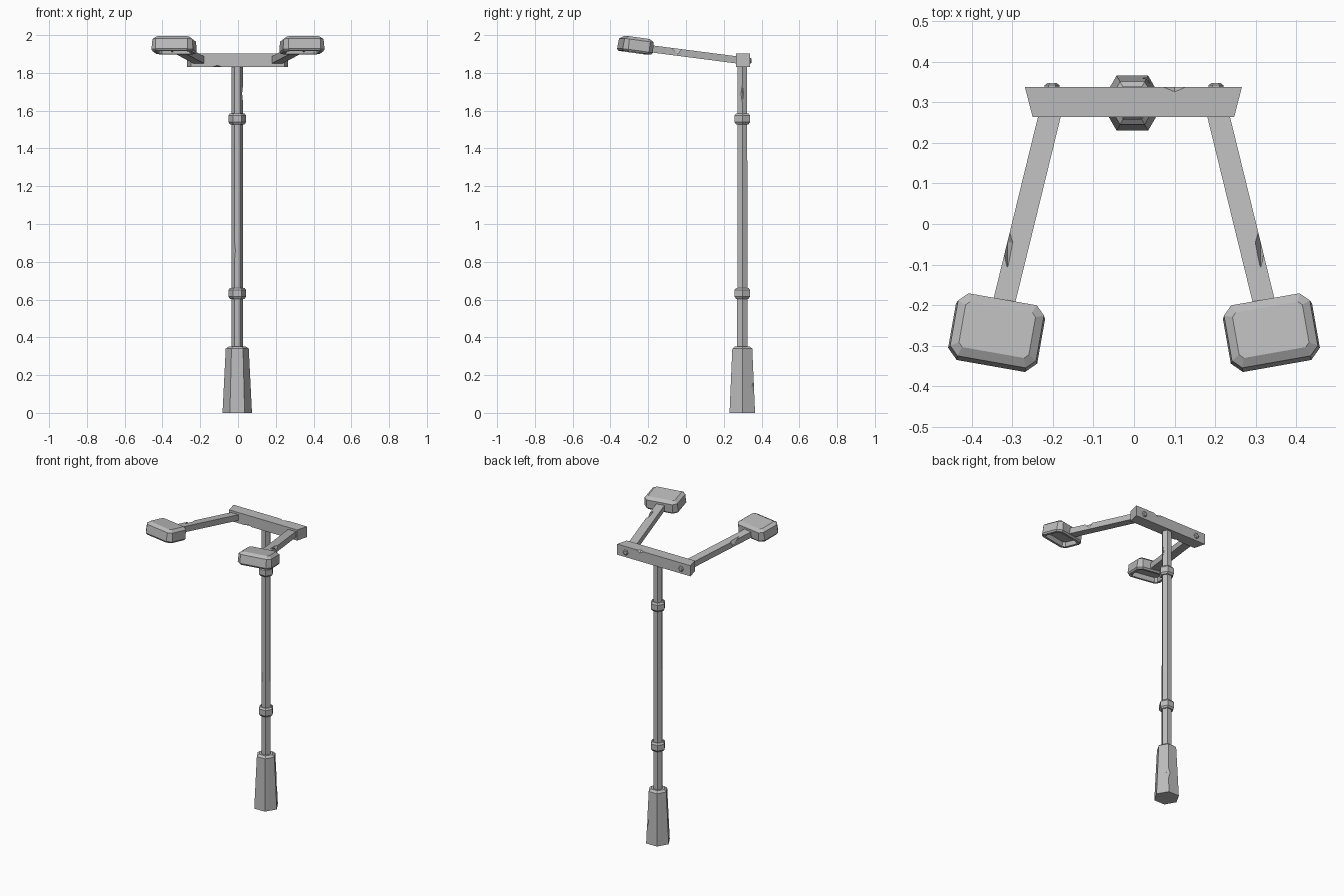
import bpy, bmesh
from math import cos, sin, pi, radians
from mathutils import Matrix, Vector

if "Cube" in bpy.data.objects:
    bpy.data.objects.remove(bpy.data.objects["Cube"], do_unlink=True)

metal = bpy.data.materials.new("grey_metal")
metal.use_nodes = True
GREY = (0.5, 0.5, 0.5, 1)
metal.diffuse_color = GREY
metal.node_tree.nodes["Principled BSDF"].inputs["Base Color"].default_value = GREY

POLE = Vector((-0.004, 0.298, 0))


def loft(name, rings, matrix=Matrix()):
    """Skin a stack of equal-length rings, closing both ends."""
    bm = bmesh.new()
    loops = [[bm.verts.new(matrix @ Vector(p)) for p in ring] for ring in rings]
    for a, b in zip(loops, loops[1:]):
        for i in range(len(a)):
            j = (i + 1) % len(a)
            bm.faces.new((a[i], a[j], b[j], b[i]))
    bm.faces.new(loops[0])
    bm.faces.new(loops[-1])
    bmesh.ops.recalc_face_normals(bm, faces=bm.faces)
    mesh = bpy.data.meshes.new(name)
    bm.to_mesh(mesh)
    bm.free()
    mesh.materials.append(metal)
    obj = bpy.data.objects.new(name, mesh)
    bpy.context.collection.objects.link(obj)
    return obj


def hexagon(r, z):
    return [(r * cos(i * pi / 3), r * sin(i * pi / 3), z) for i in range(6)]


def hex_column(name, profile, matrix=Matrix.Translation(POLE)):
    return loft(name, [hexagon(r, z) for r, z in profile], matrix)


def cut_rect(w, d, cut, z):
    """Rectangle with cut corners."""
    x, y = w / 2, d / 2
    return [(x, y - cut, z), (x - cut, y, z), (cut - x, y, z), (-x, y - cut, z),
            (-x, cut - y, z), (cut - x, -y, z), (x - cut, -y, z), (x, cut - y, z)]


def chip(obj, centre, size):
    """Knock a faceted dent out of an edge with an octahedron."""
    sx, sy, sz = size
    cutter = loft("chip_cutter", [
        [(0.001 * x, 0.001 * y, -sz) for x, y in ((1, 0), (0, 1), (-1, 0), (0, -1))],
        [(sx, 0, 0), (0, sy, 0), (-sx, 0, 0), (0, -sy, 0)],
        [(0.001 * x, 0.001 * y, sz) for x, y in ((1, 0), (0, 1), (-1, 0), (0, -1))],
    ], Matrix.Translation(centre))
    cutter.hide_render = True
    mod = obj.modifiers.new("chip", "BOOLEAN")
    mod.operation, mod.solver, mod.object = "DIFFERENCE", "EXACT", cutter
    bpy.context.view_layer.objects.active = obj
    bpy.ops.object.modifier_apply(modifier=mod.name)
    bpy.data.objects.remove(cutter, do_unlink=True)


# Post: tapered foot, shaft and two collars
foot = hex_column("foot", [(0.078, 0), (0.061, 0.34), (0.045, 0.352)])
shaft = hex_column("shaft", [(0.031, 0.3), (0.03, 1.84)])
for name, z in (("lower_collar", 0.633), ("upper_collar", 1.557)):
    hex_column(name, [(0.038, z - 0.029), (0.047, z - 0.018),
                      (0.047, z + 0.018), (0.038, z + 0.029)])

# Crossbar with slanted ends
bar = loft("crossbar", [[(-0.269, 0.338, z), (0.266, 0.338, z),
                         (0.247, 0.264, z), (-0.25, 0.264, z)] for z in (1.832, 1.902)])

# Worn chips
chip(bar, (0.1, 0.345, 1.91), (0.06, 0.026, 0.03))
chip(bar, (-0.11, 0.26, 1.826), (0.05, 0.025, 0.016))
chip(shaft, (0.03, 0.298, 1.69), (0.012, 0.025, 0.06))
chip(shaft, (-0.02, 0.27, 0.86), (0.008, 0.008, 0.07))
chip(foot, (0.036, 0.363, 0.14), (0.02, 0.02, 0.05))

# Arm, bolt and lamp head on each side
TILT = radians(7.7)
for side, label in ((1, "left"), (-1, "right")):
    start = Vector((side * 0.206, 0.275, 1.868))
    end = Vector((side * 0.327, -0.22, 1.932))
    arm = loft(label + "_arm", [[p + Vector((dx, 0, dz)) for dx, dz in
               ((-0.028, -0.019), (0.028, -0.019), (0.028, 0.019), (-0.028, 0.019))]
               for p in (start, end)])
    chip(arm, (side * 0.312, -0.045, 1.935), (0.016, 0.065, 0.035))

    bolt_at = Matrix.Translation((side * 0.202, 0.33, 1.864)) @ Matrix.Rotation(-pi / 2, 4, "X")
    hex_column(label + "_bolt", [(0.018, 0), (0.018, 0.012), (0.012, 0.017)], bolt_at)

    place = (Matrix.Translation((side * 0.338, -0.266, 1.947))
             @ Matrix.Rotation(side * radians(10), 4, "Z")
             @ Matrix.Rotation(-TILT, 4, "X"))
    # The last rings step back up inside to form the recess underneath
    loft(label + "_lamp_head", [
        cut_rect(0.175, 0.115, 0.01, 0.04), cut_rect(0.215, 0.158, 0.022, 0.025),
        cut_rect(0.223, 0.164, 0.026, -0.03), cut_rect(0.21, 0.15, 0.024, -0.04),
        cut_rect(0.178, 0.118, 0.014, -0.04), cut_rect(0.168, 0.108, 0.012, -0.012),
    ], place)
